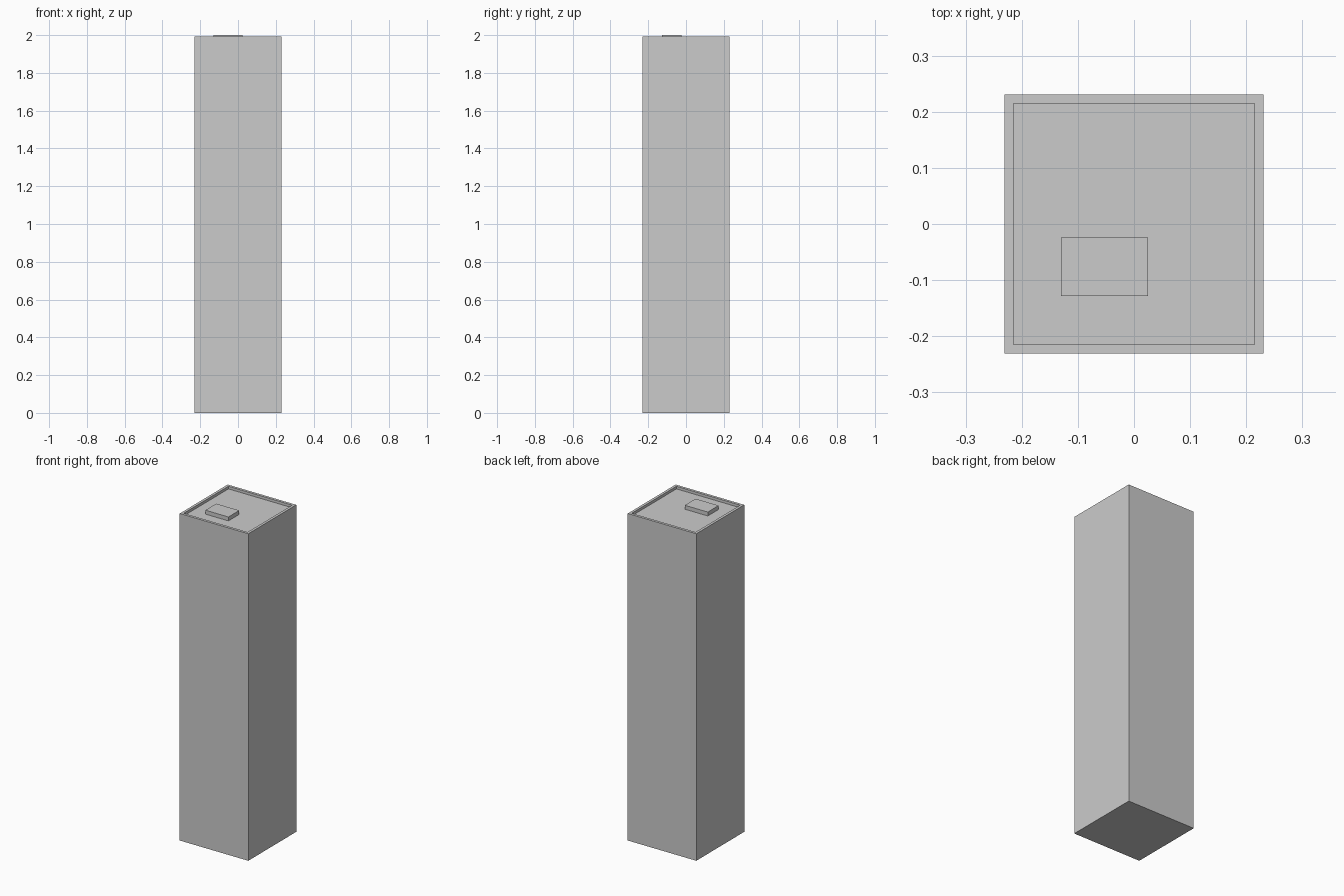
import bpy, bmesh
from mathutils import Matrix, Vector

if "Cube" in bpy.data.objects:
    bpy.data.objects.remove(bpy.data.objects["Cube"])


def box(name, lo, hi):
    lo, hi = Vector(lo), Vector(hi)
    bm = bmesh.new()
    size = hi - lo
    bmesh.ops.create_cube(bm, size=1, matrix=Matrix.Translation((lo + hi) / 2) @ Matrix.Diagonal((*size, 1)))
    return finish(name, bm)


def finish(name, bm):
    mesh = bpy.data.meshes.new(name)
    bm.to_mesh(mesh)
    bm.free()
    obj = bpy.data.objects.new(name, mesh)
    bpy.context.collection.objects.link(obj)
    return obj


HALF, RIM, TOP, ROOF = 0.231, 0.023, 1.992, 1.976

# tower block with a sunken roof inside a thin parapet
tower = box("tower", (-HALF, -HALF, 0), (HALF, HALF, TOP))
bm = bmesh.new()
bm.from_mesh(tower.data)
roof = max(bm.faces, key=lambda f: f.calc_center_median().z)
bmesh.ops.inset_region(bm, faces=[roof], thickness=RIM)
walls = bmesh.ops.extrude_discrete_faces(bm, faces=[roof])
for v in walls["faces"][0].verts:
    v.co.z = ROOF
bmesh.ops.recalc_face_normals(bm, faces=bm.faces)
bm.to_mesh(tower.data)
bm.free()

# small plant room on the roof
box("roof_unit", (-0.13, -0.128, ROOF), (0.025, -0.024, 2.0))
